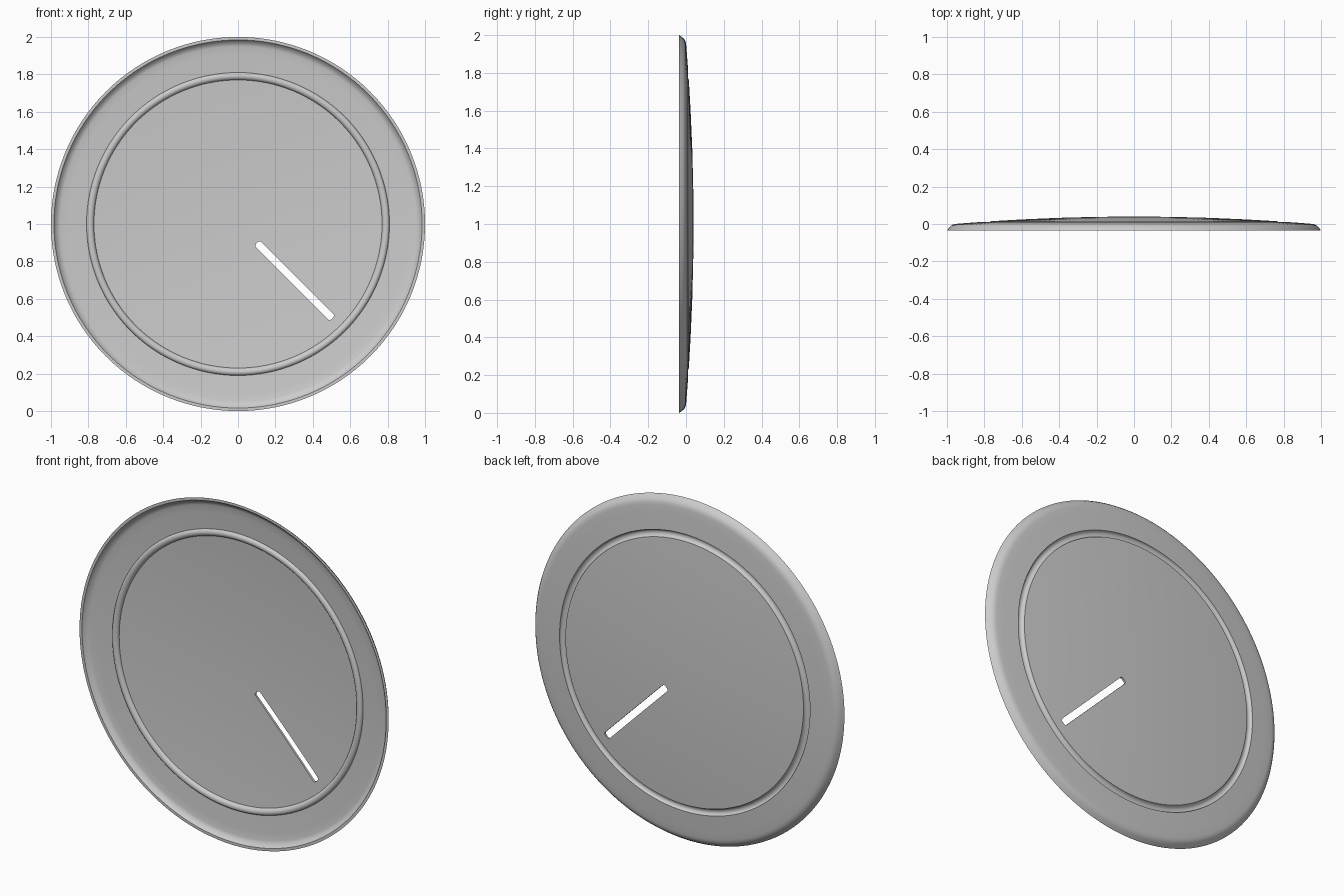
import bpy
import bmesh
import math

cube = bpy.data.objects.get("Cube")
if cube:
    bpy.data.objects.remove(cube, do_unlink=True)

grey = bpy.data.materials.new("plain grey")
grey.use_nodes = True
colour = (0.6, 0.6, 0.6, 1)
grey.diffuse_color = colour
grey.node_tree.nodes["Principled BSDF"].inputs["Base Color"].default_value = colour

THICK = 0.012
SEGMENTS = 128


def link(name, bm):
    mesh = bpy.data.meshes.new(name)
    bm.to_mesh(mesh)
    bm.free()
    obj = bpy.data.objects.new(name, mesh)
    bpy.context.collection.objects.link(obj)
    mesh.materials.append(grey)
    return obj


def dome(r):
    """Depth of the shallow dome at radius r."""
    return 0.04 - 0.04 * (r / 0.96) ** 2


# Dished disc: dome, pressed ring and turned lip, as (radius, depth)
outer = [(r, dome(r)) for r in (0, 0.2, 0.4, 0.6, 0.72, 0.77)]
for i in range(1, 8):
    a = math.pi * i / 8
    r = 0.79 - 0.02 * math.cos(a)
    outer.append((r, dome(r) - 0.018 * math.sin(a)))
outer += [(r, dome(r)) for r in (0.81, 0.86, 0.91, 0.95)]
outer += [(0.966, -0.002), (0.978, -0.009), (0.988, -0.019), (1.0, -0.036)]
inner = [(r, y - THICK) for r, y in outer if r < 0.96]
inner += [(0.96, -0.014), (0.971, -0.021), (0.98, -0.03), (0.984, -0.036)]
profile = outer + inner[::-1]

bm = bmesh.new()
verts = [bm.verts.new((r, y, 1)) for r, y in profile]
edges = [bm.edges.new(pair) for pair in zip(verts, verts[1:])]
bmesh.ops.spin(bm, geom=verts + edges, cent=(0, 0, 1), axis=(0, 1, 0),
               angle=math.tau, steps=SEGMENTS, use_merge=True)
bmesh.ops.remove_doubles(bm, verts=bm.verts, dist=0.0001)
bmesh.ops.recalc_face_normals(bm, faces=bm.faces)
disc = link("dished_disc", bm)

# Diagonal slot cutter with softened corners
bm = bmesh.new()
bmesh.ops.create_cube(bm, size=1)
bmesh.ops.scale(bm, vec=(0.57, 0.4, 0.04), verts=bm.verts)
upright = [e for e in bm.edges
           if abs(e.verts[0].co.y - e.verts[1].co.y) > 0.1]
bmesh.ops.bevel(bm, geom=upright, offset=0.012, segments=3, profile=0.5,
                affect='EDGES')
cutter = link("slot_cutter", bm)
cutter.location = (0.303, 0, 0.697)
cutter.rotation_euler = (0, math.radians(45), 0)
cutter.hide_render = True
cutter.hide_viewport = True
cutter.display_type = 'WIRE'

# Cut the slot right through the disc
bpy.context.view_layer.update()
cut = disc.modifiers.new("slot", 'BOOLEAN')
cut.operation = 'DIFFERENCE'
cut.solver = 'EXACT'
cut.object = cutter
bpy.ops.object.select_all(action='DESELECT')
disc.select_set(True)
bpy.context.view_layer.objects.active = disc
bpy.ops.object.modifier_apply(modifier=cut.name)
bpy.data.objects.remove(cutter, do_unlink=True)
bpy.ops.object.shade_smooth_by_angle(angle=math.radians(35))
